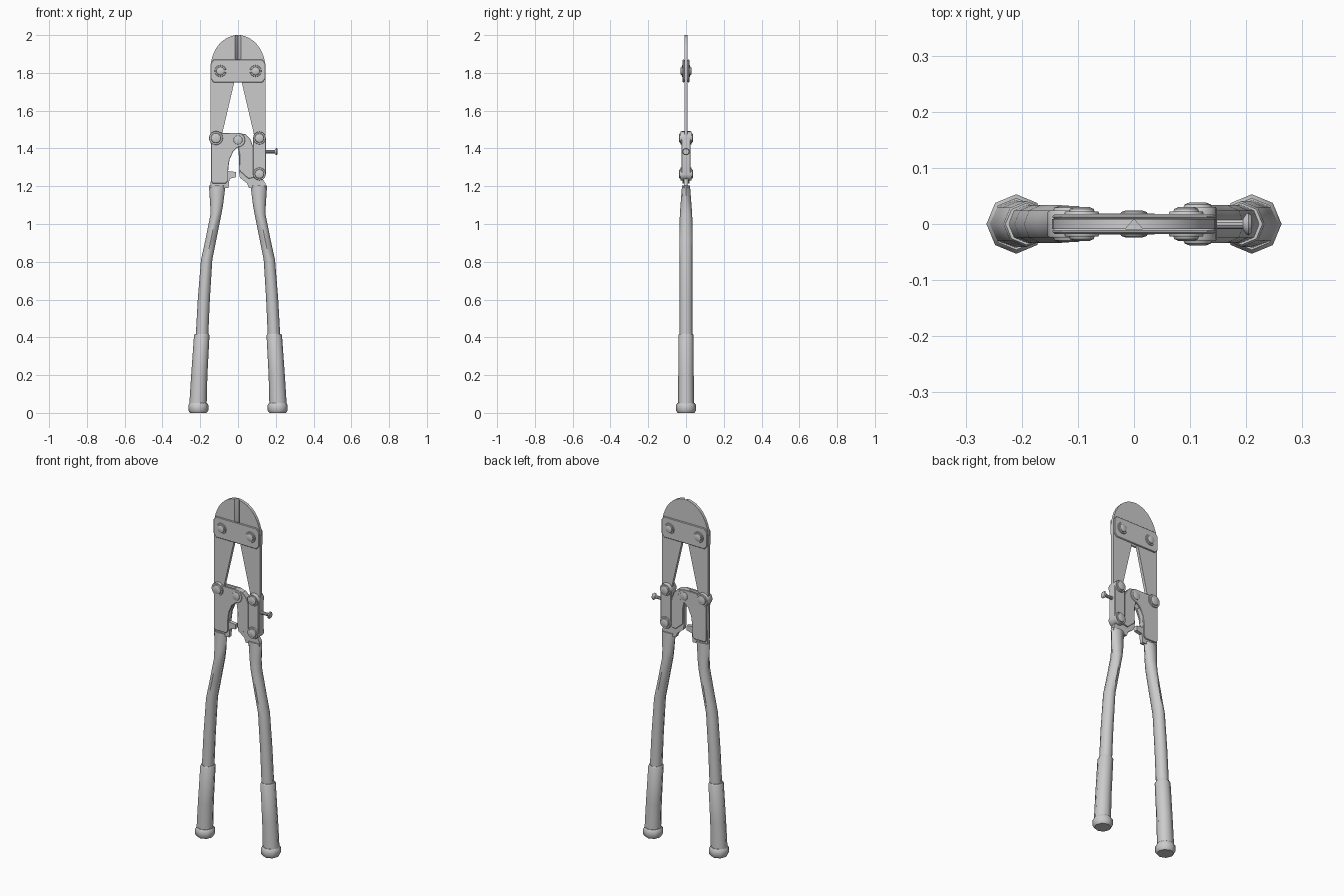
import bpy, bmesh
from math import sin, cos, pi, radians
from mathutils import Vector

if "Cube" in bpy.data.objects:
    bpy.data.objects.remove(bpy.data.objects["Cube"])


def make(name, bm, angle=30):
    bmesh.ops.recalc_face_normals(bm, faces=bm.faces)
    me = bpy.data.meshes.new(name)
    bm.to_mesh(me)
    bm.free()
    ob = bpy.data.objects.new(name, me)
    bpy.context.collection.objects.link(ob)
    bpy.ops.object.select_all(action='DESELECT')
    ob.select_set(True)
    bpy.context.view_layer.objects.active = ob
    bpy.ops.object.shade_smooth_by_angle(angle=radians(angle))
    return ob


def mirror(ob, axis=0):
    m = ob.modifiers.new("mirror", 'MIRROR')
    m.use_axis = [i == axis for i in range(3)]
    return ob


def plate(name, pts, y0, y1, bevel=0.0):
    """Extrude an x/z outline from y0 to y1."""
    bm = bmesh.new()
    f = bm.faces.new([bm.verts.new((x, y0, z)) for x, z in pts])
    r = bmesh.ops.extrude_face_region(bm, geom=[f])
    vs = [g for g in r['geom'] if isinstance(g, bmesh.types.BMVert)]
    bmesh.ops.translate(bm, verts=vs, vec=(0, y1 - y0, 0))
    ob = make(name, bm)
    if bevel:
        b = ob.modifiers.new("bevel", 'BEVEL')
        b.width, b.segments, b.limit_method, b.angle_limit = bevel, 1, 'ANGLE', radians(60)
    return ob


def loft(name, rings, angle):
    """Skin a list of closed rings and cap both ends."""
    bm = bmesh.new()
    loops = [[bm.verts.new(p) for p in ring] for ring in rings]
    n = len(loops[0])
    for a, b in zip(loops, loops[1:]):
        for i in range(n):
            bm.faces.new((a[i], a[(i + 1) % n], b[(i + 1) % n], b[i]))
    bm.faces.new(loops[0])
    bm.faces.new(loops[-1])
    return make(name, bm, angle)


def tube(name, sections):
    """Eight-sided tube through (x, z, x radius, y radius) sections."""
    rings = [[(x + rx * cos(i * pi / 4), ry * sin(i * pi / 4), z) for i in range(8)]
             for x, z, rx, ry in sections]
    return mirror(loft(name, rings, 50))


def turned(name, origin, axis, prof, n=16):
    """Turn an (offset, radius) profile around the x or y axis."""
    rings = []
    for d, r in prof:
        ring = []
        for i in range(n):
            c, s = r * cos(2 * pi * i / n), r * sin(2 * pi * i / n)
            ring.append(Vector(origin) + Vector((d, c, s) if axis == 'x' else (c, d, s)))
        rings.append(ring)
    return loft(name, rings, 35)


def bolt(name, x, z, r, y):
    """Bolt with a stepped, softly domed head on both faces."""
    half = [(y, r * .45), (y - .003, r * .68), (y - .008, r * .74), (y - .008, r * .95), (y - .011, r)]
    return turned(name, (x, 0, z), 'y', [(-d, q) for d, q in half] + [(d, q) for d, q in half[::-1]])


def arc(cx, cz, rx, a0, a1, n=8, rz=None):
    rz = rz or rx
    return [(cx + rx * cos(radians(a0 + (a1 - a0) * i / n)),
             cz + rz * sin(radians(a0 + (a1 - a0) * i / n))) for i in range(n + 1)]


# handles, grips and end caps
tube("handle", [(-.205, .1, .034, .034), (-.19, .42, .033, .034), (-.181, .6, .032, .034),
                (-.166, .81, .03, .034), (-.145, .91, .029, .034), (-.117, 1.05, .029, .033),
                (-.113, 1.1, .034, .029), (-.11, 1.205, .044, .021)])
tube("grip", [(-.212, .04, .046, .042), (-.205, .2, .043, .041), (-.192, .41, .041, .041),
              (-.192, .418, .037, .037)])
tube("end_cap", [(-.21, 0, .044, .044), (-.21, .012, .053, .053), (-.21, .042, .053, .053),
                 (-.21, .052, .046, .046)])

# cutting jaws, with the blade edge ground away on the front
jaw = plate("jaw", [(0, 1.84), (0, 2.0)] + arc(0, 1.82, .146, 96, 180, 9, .18)
            + [(-.146, 1.46), (-.117, 1.43), (-.088, 1.45), (-.082, 1.485), (-.02, 1.75)], -.0085, .0085)
for v in jaw.data.vertices:
    if v.co.x > -.001 and v.co.y < 0:
        v.co.x = -.016
mirror(jaw)

# jaw straps front and back
strap = [(-.145, 1.77), (-.13, 1.75), (.13, 1.75), (.145, 1.77),
         (.145, 1.85), (.13, 1.87), (-.13, 1.87), (-.145, 1.85)]
mirror(plate("jaw_strap", strap, -.0175, -.0085, .003), 1)

# left handle head: core tongue and two cheeks
core = [(-.145, 1.19), (-.14, 1.43), (-.07, 1.44), (-.03, 1.39), (-.048, 1.34), (-.052, 1.28),
        (-.01, 1.275), (-.01, 1.248), (-.045, 1.24), (-.05, 1.19)]
plate("left_head_core", core, -.0105, .0105)
cheek = ([(-.135, 1.215), (-.143, 1.23), (-.143, 1.42)] + arc(-.117, 1.455, .034, 200, 90, 5)
         + [(-.08, 1.482)] + arc(0, 1.445, .038, 90, -90, 8)
         + [(-.025, 1.385), (-.045, 1.34), (-.052, 1.29), (-.052, 1.23), (-.065, 1.215)])
mirror(plate("left_head_cheek", cheek, -.019, -.0105, .002), 1)

# right handle head: hooked arm reaching to the centre pivot
hook = (arc(0, 1.445, .037, 270, 90, 8)
        + [(.04, 1.475), (.065, 1.45), (.08, 1.41), (.085, 1.33), (.135, 1.28), (.13, 1.24), (.145, 1.215),
           (.147, 1.19), (.058, 1.19), (.048, 1.215), (.01, 1.245), (.004, 1.28), (.006, 1.34)])
plate("right_head", hook, -.0115, .0115)
arm = [(.0, 1.41), (.0, 1.482), (.04, 1.475), (.065, 1.45), (.08, 1.41), (.1, 1.25),
       (.055, 1.24), (.01, 1.28), (.008, 1.37)]
plate("right_head_arm", arm, -.017, .017, .002)

# toggle link on the right
link = arc(.1135, 1.45, .034, 0, 180) + arc(.1135, 1.265, .034, 180, 360)
plate("toggle_link", link, -.024, .024, .003)

# pivot bolts
for x in (-.093, .093):
    bolt("jaw_bolt", x, 1.81, .031, .03)
bolt("left_jaw_pivot", -.117, 1.455, .037, .032)
bolt("centre_pivot", 0, 1.445, .034, .024)
bolt("right_jaw_pivot", .1135, 1.455, .034, .038)
bolt("lower_link_pivot", .1135, 1.265, .034, .038)

# adjusting screw
turned("adjusting_screw", (0, 0, 1.383), 'x',
       [(.12, .009), (.194, .009), (.2, .018), (.204, .02), (.209, .016)], 10)
